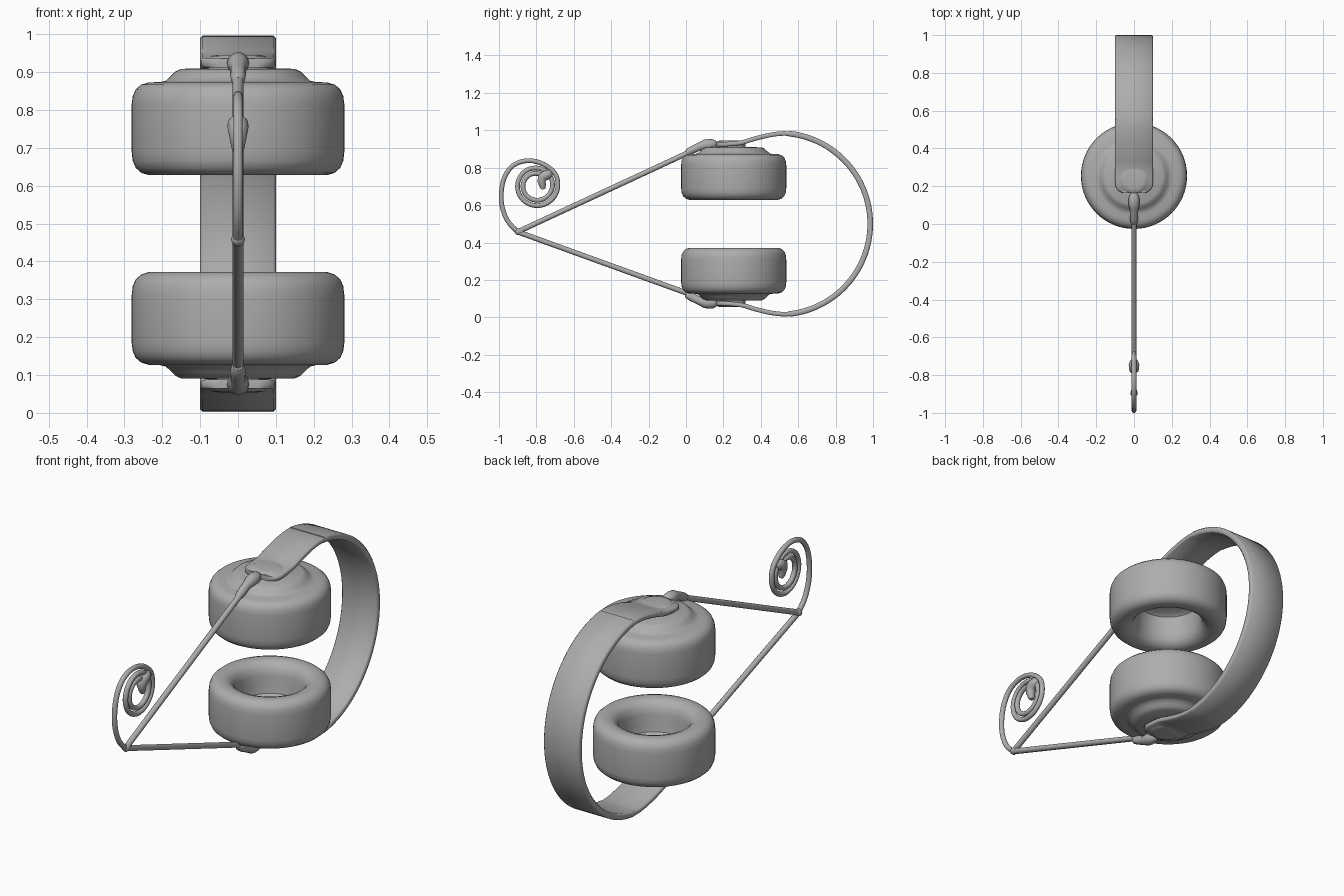
import bpy, bmesh, math
from mathutils import Vector, Matrix

cube = bpy.data.objects.get("Cube")
if cube:
    bpy.data.objects.remove(cube)

grey = bpy.data.materials.new("plain grey")
grey.use_nodes = True
GREY = (0.42, 0.42, 0.42, 1)
grey.diffuse_color = GREY
grey.node_tree.nodes["Principled BSDF"].inputs["Base Color"].default_value = GREY

MID = 0.5        # height of the plane between the two ear cups
CUP_Y = 0.255    # cup centre


def finish(name, bm, angle=40):
    """Turn a bmesh (z measured from the middle plane) into a shaded object."""
    bmesh.ops.recalc_face_normals(bm, faces=bm.faces)
    me = bpy.data.meshes.new(name)
    bm.to_mesh(me)
    bm.free()
    me.materials.append(grey)
    ob = bpy.data.objects.new(name, me)
    ob.location.z = MID
    bpy.context.collection.objects.link(ob)
    bpy.ops.object.select_all(action='DESELECT')
    ob.select_set(True)
    bpy.context.view_layer.objects.active = ob
    bpy.ops.object.shade_smooth_by_angle(angle=math.radians(angle))
    return ob


def pair(ob):
    """Name the upper part and turn a linked copy over for the lower side."""
    base = ob.name
    low = ob.copy()
    ob.name, low.name = "upper_" + base, "lower_" + base
    low.rotation_euler.y = math.pi
    bpy.context.collection.objects.link(low)


def lathe(name, profile, y, steps=64):
    bm = bmesh.new()
    vs = [bm.verts.new((r, y, z)) for r, z in profile]
    es = [bm.edges.new(p) for p in zip(vs, vs[1:])]
    bmesh.ops.spin(bm, geom=vs + es, cent=(0, y, 0), axis=(0, 0, 1),
                   angle=math.tau, steps=steps, use_duplicate=False)
    bmesh.ops.remove_doubles(bm, verts=bm.verts, dist=1e-4)
    return finish(name, bm)


def strap(name, sections):
    """Sweep a rounded flat section; each entry is (y, z, half width, half thickness)."""
    bm = bmesh.new()
    rings = []
    for i, (y, z, w, t) in enumerate(sections):
        a, b = sections[max(i - 1, 0)], sections[min(i + 1, len(sections) - 1)]
        n = Vector((0, -(b[1] - a[1]), b[0] - a[0])).normalized()
        c = t * 0.45
        shape = [(-w + c, -t), (w - c, -t), (w, -t + c), (w, t - c),
                 (w - c, t), (-w + c, t), (-w, t - c), (-w, -t + c)]
        rings.append([bm.verts.new(Vector((x, y, z)) + n * h) for x, h in shape])
    for r, s in zip(rings, rings[1:]):
        for k in range(8):
            bm.faces.new((r[k], r[(k + 1) % 8], s[(k + 1) % 8], s[k]))
    bm.faces.new(rings[0])
    bm.faces.new(rings[-1])
    return finish(name, bm, 50)


def tube(name, path, sides=12):
    """Round sweep in the x = 0 plane; each entry is (y, z, radius)."""
    bm = bmesh.new()
    rings = []
    for i, (y, z, r) in enumerate(path):
        a, b = path[max(i - 1, 0)], path[min(i + 1, len(path) - 1)]
        n = Vector((0, -(b[1] - a[1]), b[0] - a[0])).normalized()
        rings.append([bm.verts.new(Vector((r * math.cos(q), y, z)) + n * r * math.sin(q))
                      for q in (math.tau * k / sides for k in range(sides))])
    for r, s in zip(rings, rings[1:]):
        for k in range(sides):
            bm.faces.new((r[k], r[(k + 1) % sides], s[(k + 1) % sides], s[k]))
    bm.faces.new(rings[0])
    bm.faces.new(rings[-1])
    return finish(name, bm, 60)


def smooth_path(pts, sub=6):
    """Catmull-Rom curve through (y, z) points."""
    p = [Vector(q) for q in pts]
    p = [2 * p[0] - p[1]] + p + [2 * p[-1] - p[-2]]
    out = []
    for a, b, c, d in zip(p, p[1:], p[2:], p[3:]):
        for k in range(sub):
            t = k / sub
            out.append(0.5 * (2 * b + (c - a) * t + (2 * a - 5 * b + 4 * c - d) * t * t
                              + (3 * b - a - 3 * c + d) * t ** 3))
    return out + [p[-2]]


# Ear cups: hollow cushion, rounded wall and stepped outer cap
pair(lathe("ear_cup", [
    (0, .29), (.13, .288), (.147, .275), (.154, .24), (.157, .19), (.166, .158),
    (.185, .137), (.21, .128), (.236, .128), (.255, .134), (.27, .147), (.278, .165),
    (.281, .19), (.281, .315), (.278, .337), (.27, .355), (.256, .367), (.236, .373),
    (.205, .374), (.19, .378), (.176, .391), (.165, .402), (.15, .409), (0, .411)], CUP_Y))

# Round hinge buttons on the arms
pair(lathe("hinge_button", [(0, .40), (.078, .40), (.078, .436), (.07, .443),
                            (.05, .446), (0, .446)], .24, 40))

# Thin sliding arms with rounded ends
ends = [(.163, .424, .055), (.168, .424, .07), (.18, .424, .087), (.2, .425, .098)]
arm = [(y, z, w, .012) for y, z, w in ends]
arm += [(p[0], p[1], .1, .012) for p in
        smooth_path([(.23, .427), (.3, .435), (.37, .456), (.45, .475), (.52, .483), (.58, .479)], 4)]
pair(strap("sliding_arm", arm))

# Headband: a wide arc behind the cups
start = math.radians(84)
band = []
for i in range(61):
    a = start - 2 * start * i / 60
    band.append((.5 + .485 * math.cos(a), .485 * math.sin(a), .1, .015))
strap("headband", band)

# Cable sockets: bulb and strain relief running along each cable
pair(tube("cable_socket", [
    (.168, .428, .004), (.163, .428, .016), (.148, .426, .026), (.125, .424, .03),
    (.1, .421, .029), (.083, .416, .024), (.065, .41, .021), (.03, .393, .021),
    (.01, .382, .019), (.0, .376, .013)]))

# Cables running forward to the junction
JOIN = (-.9, -.043)
tube("upper_cable", [(.07, .406, .014), (.02, .384, .014), JOIN + (.014,)])
tube("lower_cable", [(.07, -.402, .014), (.02, -.376, .014), JOIN + (.014,)])
tube("cable_junction", [(-.915, -.045, .006), (-.905, -.043, .018),
                        (-.89, -.041, .018), (-.87, -.038, .012)])

# Shared cable: rises from the junction and coils up
lead = [JOIN, (-.95, .01), (-.98, .08), (-.988, .16), (-.97, .25), (-.92, .315),
        (-.84, .338), (-.76, .318)]
coil = []
for i in range(31):
    a = math.radians(35 - 24 * i)
    r = .118 - .058 * i / 30
    coil.append((-.8 + r * math.cos(a), .205 + r * math.sin(a)))
tube("coiled_cable", [(p[0], p[1], .0125) for p in smooth_path(lead + coil, 4)])

# Plug at the end of the coil
tube("plug", [(-.715, .272, .006), (-.722, .27, .02), (-.745, .262, .028), (-.768, .25, .027),
              (-.772, .225, .022), (-.766, .2, .017), (-.762, .185, .01)])
